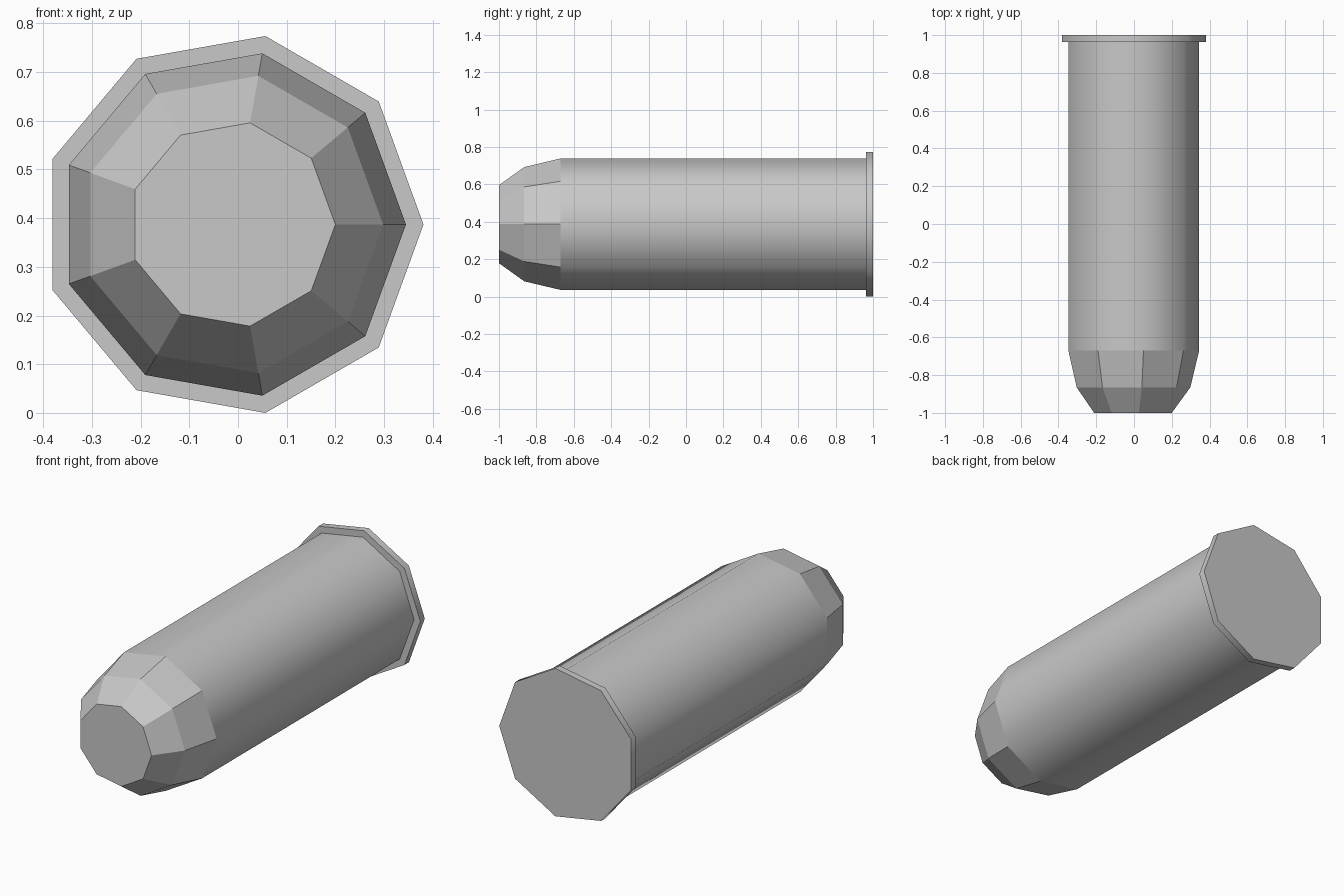
import bpy
import bmesh
from math import cos, sin, tau

SIDES = 9
CENTRE_X, CENTRE_Z = -0.012, 0.387

# Remove the default cube
cube = bpy.data.objects.get("Cube")
if cube:
    bpy.data.objects.remove(cube, do_unlink=True)

# Single grey metal
grey = bpy.data.materials.new("grey_metal")
grey.use_nodes = True
colour = (0.58, 0.58, 0.58, 1)
grey.diffuse_color = colour
grey.node_tree.nodes["Principled BSDF"].inputs["Base Color"].default_value = colour


def lathe(name, profile, smooth, cap_front=False, cap_back=False):
    """Nine-sided turned part along y; profile is (y, radius) front to back."""
    bm = bmesh.new()
    rings = []
    for y, radius in profile:
        rings.append([bm.verts.new((CENTRE_X + radius * cos(tau * i / SIDES), y,
                                    CENTRE_Z + radius * sin(tau * i / SIDES)))
                      for i in range(SIDES)])
    for a, b in zip(rings, rings[1:]):
        for i in range(SIDES):
            j = (i + 1) % SIDES
            face = bm.faces.new((a[i], a[j], b[j], b[i]))
            face.smooth = smooth
    # Flat end caps, facing outward
    if cap_front:
        bm.faces.new(rings[0])
    if cap_back:
        bm.faces.new(rings[-1][::-1])
    for face in bm.faces:
        face.normal_update()
        # Outward means away from the axis, or away from the middle for caps
        c = face.calc_center_median()
        mid_y = (profile[0][0] + profile[-1][0]) / 2
        out = ((c.x - CENTRE_X) * face.normal.x + (c.y - mid_y) * face.normal.y
               + (c.z - CENTRE_Z) * face.normal.z)
        if out < 0:
            face.normal_flip()
    mesh = bpy.data.meshes.new(name)
    bm.to_mesh(mesh)
    bm.free()
    mesh.materials.append(grey)
    obj = bpy.data.objects.new(name, mesh)
    bpy.context.collection.objects.link(obj)
    return obj


# Faceted nose, smooth casing, flanged base
lathe("nose", [(-1, 0.212), (-0.865, 0.31), (-0.67, 0.357)], False, cap_front=True)
lathe("casing", [(-0.67, 0.357), (0.963, 0.357)], True)
lathe("base_rim", [(0.963, 0.393), (1, 0.393)], True, cap_front=True, cap_back=True)
